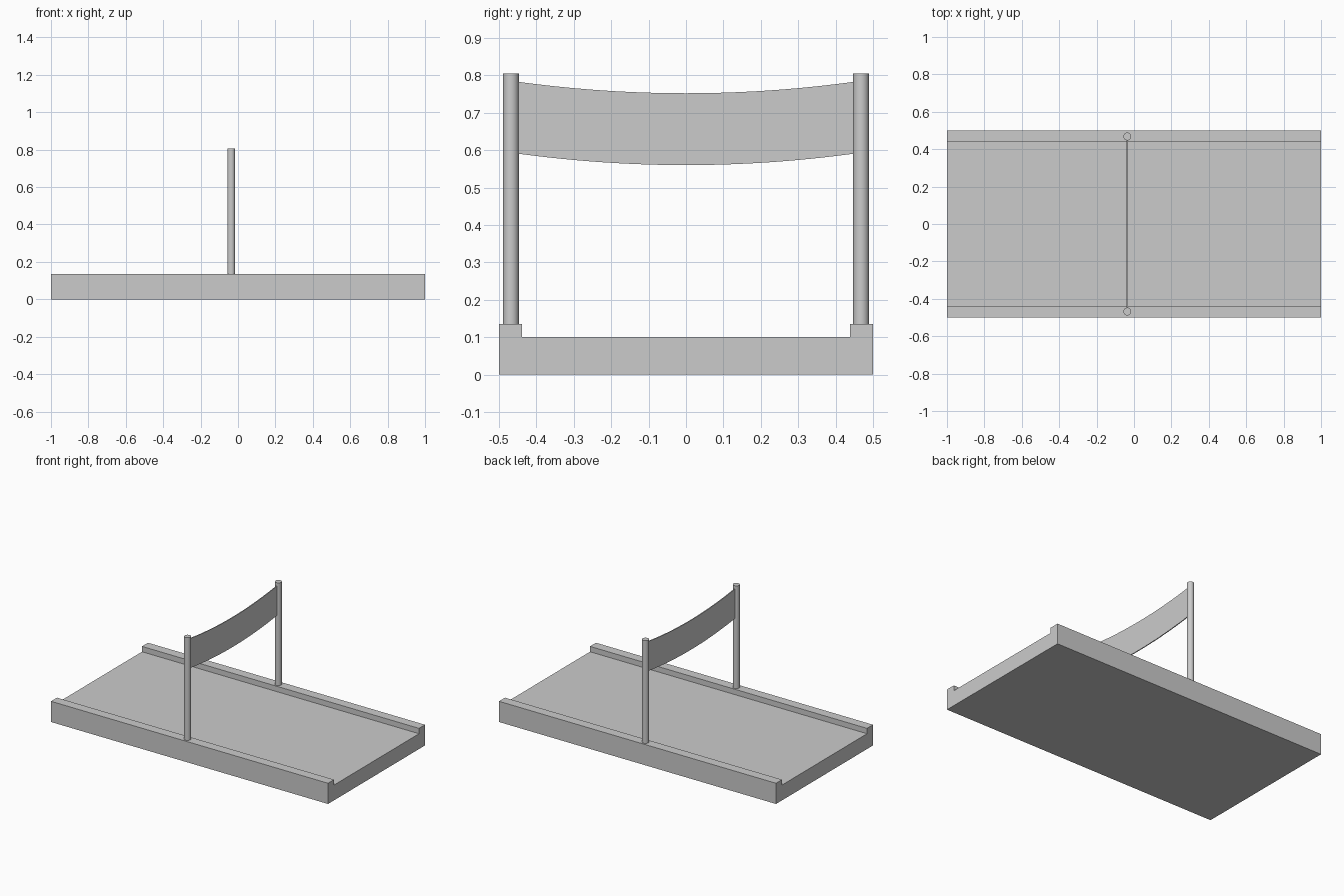
import bpy, bmesh

if "Cube" in bpy.data.objects:
    bpy.data.objects.remove(bpy.data.objects["Cube"])

POST_X, POST_Y, POST_R = -0.036, 0.468, 0.021
CURB_TOP, POST_TOP = 0.135, 0.805


def extrude_profile(name, profile, x0, x1):
    """Extrude a closed (y, z) profile along x."""
    bm = bmesh.new()
    face = bm.faces.new([bm.verts.new((x0, y, z)) for y, z in profile])
    result = bmesh.ops.extrude_face_region(bm, geom=[face])
    moved = [v for v in result["geom"] if isinstance(v, bmesh.types.BMVert)]
    bmesh.ops.translate(bm, verts=moved, vec=(x1 - x0, 0, 0))
    bmesh.ops.recalc_face_normals(bm, faces=bm.faces)
    mesh = bpy.data.meshes.new(name)
    bm.to_mesh(mesh)
    bm.free()
    obj = bpy.data.objects.new(name, mesh)
    bpy.context.collection.objects.link(obj)
    return obj


def smooth(obj):
    bpy.ops.object.select_all(action="DESELECT")
    obj.select_set(True)
    bpy.context.view_layer.objects.active = obj
    bpy.ops.object.shade_smooth_by_angle()


# Deck with a raised curb along each long side
half = [(0.5, 0.0), (0.5, CURB_TOP), (0.438, CURB_TOP), (0.438, 0.1)]
extrude_profile("deck", half + [(-y, z) for y, z in reversed(half)], -1, 1)

# Round posts standing on the curbs
for name, side in (("front_post", -1), ("back_post", 1)):
    bpy.ops.mesh.primitive_cylinder_add(
        vertices=32, radius=POST_R, depth=POST_TOP - CURB_TOP,
        location=(POST_X, side * POST_Y, (POST_TOP + CURB_TOP) / 2))
    post = bpy.context.object
    post.name = name
    smooth(post)

# Thin banner sagging between the posts
END, STEPS = 0.452, 24
ys = [-END + 2 * END * i / STEPS for i in range(STEPS + 1)]
bottom = [(y, 0.56 + 0.031 * (y / END) ** 2) for y in ys]
top = [(y, z + 0.192) for y, z in reversed(bottom)]
banner = extrude_profile("banner", bottom + top, POST_X - 0.003, POST_X + 0.003)
smooth(banner)
